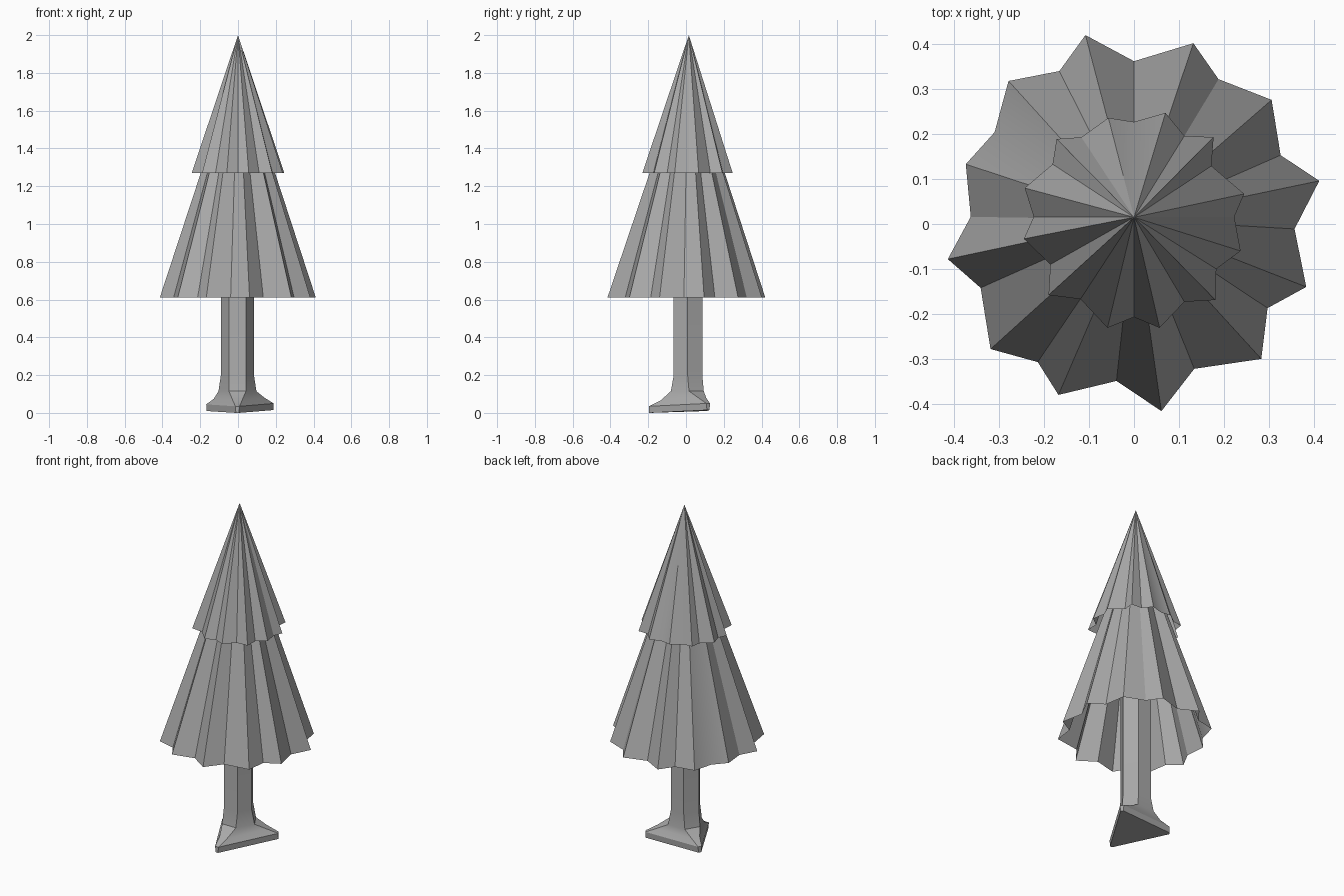
import bpy, bmesh, math
from mathutils import Vector

cube = bpy.data.objects.get("Cube")
if cube:
    bpy.data.objects.remove(cube, do_unlink=True)

# Single flat colour
grey = bpy.data.materials.new("plain grey")
grey.use_nodes = True
colour = (0.4, 0.4, 0.4, 1)
grey.diffuse_color = colour
grey.node_tree.nodes["Principled BSDF"].inputs["Base Color"].default_value = colour


def finish(bm, name):
    """Turn a bmesh into a smooth-by-angle object."""
    bmesh.ops.recalc_face_normals(bm, faces=bm.faces)
    mesh = bpy.data.meshes.new(name)
    bm.to_mesh(mesh)
    bm.free()
    mesh.materials.append(grey)
    obj = bpy.data.objects.new(name, mesh)
    bpy.context.collection.objects.link(obj)
    bpy.ops.object.select_all(action="DESELECT")
    obj.select_set(True)
    bpy.context.view_layer.objects.active = obj
    bpy.ops.object.shade_smooth_by_angle(angle=math.radians(30))
    return obj


def skirt(name, hem, hem_z, apex):
    """Open pleated cone: a jagged hem (in hundredths) joined to an apex."""
    bm = bmesh.new()
    ring = [bm.verts.new((x / 100, y / 100, hem_z)) for x, y in hem]
    top = bm.verts.new(apex)
    for a, b in zip(ring, ring[1:] + ring[:1]):
        bm.faces.new((a, b, top))
    return finish(bm, name)


# Lower foliage, alternating tip and valley
lower_hem = [
    (41.2, 9.6), (32.6, 15.3), (30.6, 27.6), (18.8, 32.2), (13.2, 40.2), (0, 36.2),
    (-10.8, 42), (-16.6, 34), (-27.9, 31.8), (-31, 20.4), (-37.4, 13.3), (-36.3, 1.6),
    (-41.4, -7.8), (-34.1, -14.2), (-31.9, -27.8), (-21.4, -30.7), (-16.8, -38), (-3.9, -34.9),
    (6.1, -41.6), (13.4, -32.2), (28.3, -30), (29.7, -18.7), (38.3, -14), (35.7, -1.1),
]
skirt("lower_foliage", lower_hem, 0.61, (0, 0.01, 1.87))

# Upper foliage
upper_hem = [
    (24.5, 6.7), (17.2, 12.9), (17.7, 19.3), (11.2, 19.6), (7, 24.7), (0, 22.7),
    (-5.7, 23.6), (-11.7, 19.3), (-17.2, 18.9), (-18.1, 13.3), (-24.3, 8), (-22.3, 1.6),
    (-24.5, -3.3), (-18.6, -9), (-19, -15.8), (-11.9, -16.7), (-5.9, -23.1), (0, -20.7),
    (5.7, -23.1), (11.2, -17.3), (18.1, -16.9), (18.3, -10), (23.7, -6), (22.3, 1.6),
]
skirt("upper_foliage", upper_hem, 1.27, (0, 0.015, 2))

# Trunk: a hexagon whose alternate sides flare into three pointed roots
centre = Vector((-0.003, 0.01, 0))
roots = [(-90, 1.0, 0.0), (30, 1.05, 0.015), (150, 0.9, 0.01)]  # angle, reach, lift
# height, distance from centre, half width, how far the root reach applies
levels = [(1.25, 0.075, 0.045, 0), (0.2, 0.075, 0.045, 0), (0.115, 0.09, 0.045, 0),
          (0.065, 0.145, 0.024, 1), (0.035, 0.205, 0.011, 1), (0.0, 0.205, 0.008, 1)]

bm = bmesh.new()
rings = []
for z, dist, half, flare in levels:
    ring = []
    for angle, reach, lift in roots:
        a = math.radians(angle)
        out = Vector((math.cos(a), math.sin(a), 0))
        side = Vector((-out.y, out.x, 0))
        base = centre + out * dist * (reach if flare else 1)
        base.z = z + lift * flare
        ring += [bm.verts.new(base - side * half), bm.verts.new(base + side * half)]
    rings.append(ring)
for upper, lower in zip(rings, rings[1:]):
    for i in range(len(upper)):
        j = (i + 1) % len(upper)
        bm.faces.new((lower[i], lower[j], upper[j], upper[i]))
bm.faces.new(rings[0])
bm.faces.new(rings[-1][::-1])
finish(bm, "trunk")
